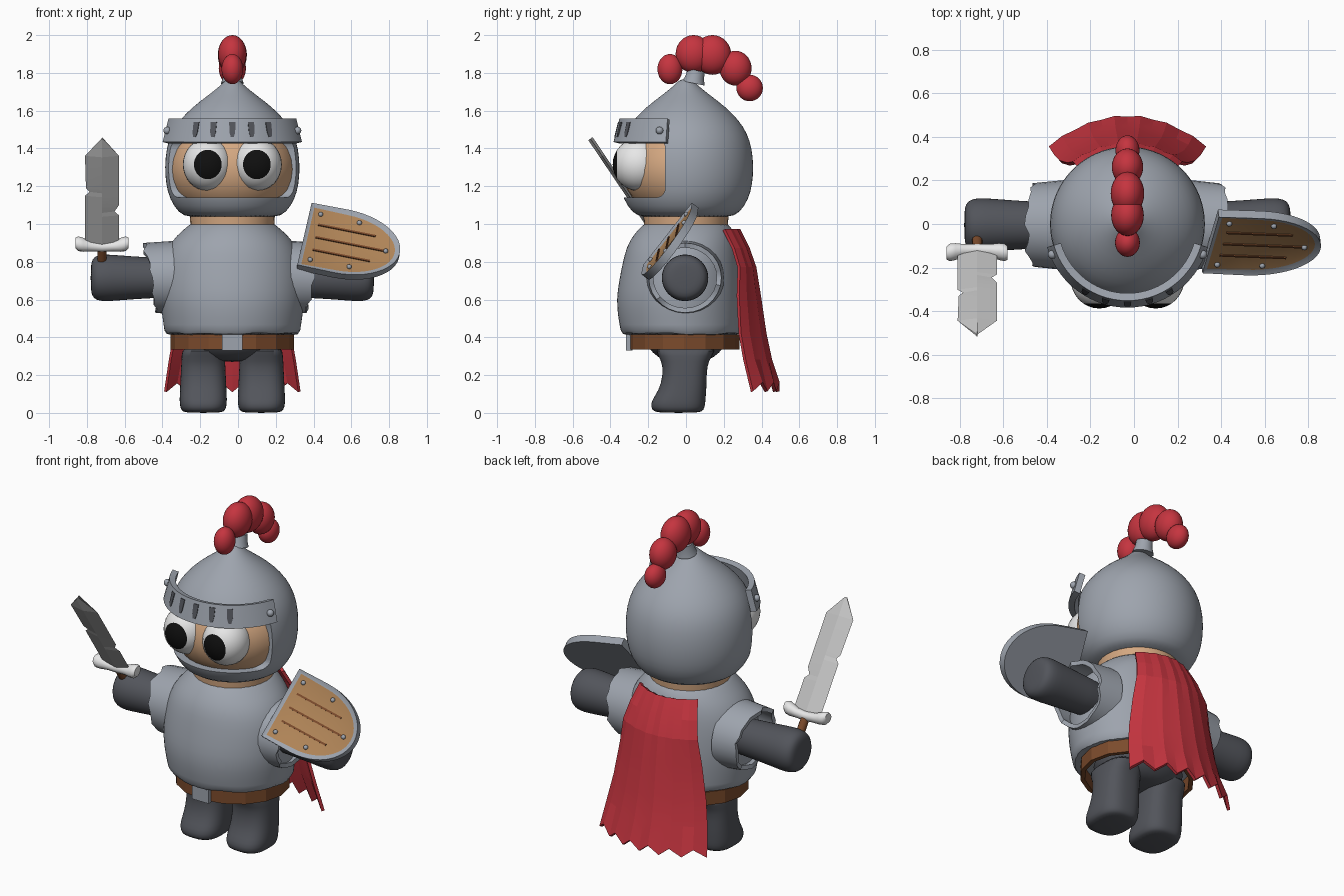
import bpy, bmesh, random
from math import sin, cos, pi, radians, copysign
from mathutils import Matrix, Vector

random.seed(4)
if "Cube" in bpy.data.objects:
    bpy.data.objects.remove(bpy.data.objects["Cube"])
CX = -0.03  # body centre line


def colour(name, *rgb):
    m = bpy.data.materials.new(name)
    m.use_nodes = True
    m.diffuse_color = (*rgb, 1)
    m.node_tree.nodes["Principled BSDF"].inputs["Base Color"].default_value = (*rgb, 1)
    return m


ARMOUR = colour("armour grey", .34, .37, .42)
DARK = colour("dark cloth", .085, .09, .105)
RED = colour("red cloth", .56, .035, .05)
SKIN = colour("skin", .66, .39, .22)
WOOD = colour("shield wood", .43, .23, .095)
LEATHER = colour("brown leather", .2, .07, .025)
WHITE = colour("white", .8, .8, .8)
BLACK = colour("black", .005, .005, .005)
STEEL = colour("blade steel", .55, .55, .55)


def finish(ob, angle=35):
    """Bake modifiers and set smooth shading with sharp creases."""
    bpy.context.view_layer.update()
    ev = ob.evaluated_get(bpy.context.evaluated_depsgraph_get())
    ob.data = bpy.data.meshes.new_from_object(ev)
    ob.modifiers.clear()
    ob.data.shade_smooth()
    ob.data.set_sharp_from_angle(angle=radians(angle))
    return ob


def make(name, bm, *mats, matrix=Matrix(), subdiv=0, thick=0, angle=35, cutter=None):
    bm.transform(matrix)
    bmesh.ops.recalc_face_normals(bm, faces=bm.faces)
    me = bpy.data.meshes.new(name)
    bm.to_mesh(me)
    bm.free()
    for m in mats:
        me.materials.append(m)
    ob = bpy.data.objects.new(name, me)
    bpy.context.collection.objects.link(ob)
    if thick:
        s = ob.modifiers.new("thickness", 'SOLIDIFY')
        s.thickness, s.offset = thick, 0
    if subdiv:
        ob.modifiers.new("smooth", 'SUBSURF').levels = subdiv
    if cutter:
        b = ob.modifiers.new("cut", 'BOOLEAN')
        b.operation, b.object, b.solver = 'DIFFERENCE', cutter, 'EXACT'
    return finish(ob, angle)


def strip(rows, closed=False, caps=False):
    """Join rows of points with quads."""
    bm = bmesh.new()
    rings = [[bm.verts.new(p) for p in r] for r in rows]
    n = len(rings[0])
    for a, b in zip(rings, rings[1:]):
        for i in range(n if closed else n - 1):
            j = (i + 1) % n
            bm.faces.new((a[i], a[j], b[j], b[i]))
    if caps:
        bm.faces.new(rings[0])
        bm.faces.new(rings[-1])
    return bm


def oval(z, rx, ry, cy=0, n=32, power=1):
    f = lambda t: copysign(abs(t) ** power, t)
    return [(rx * f(cos(2 * pi * i / n)), cy + ry * f(sin(2 * pi * i / n)), z) for i in range(n)]


def loft(rows, n=32, power=1):
    return strip([oval(*r, n=n, power=power) for r in rows], True, True)


def at(x, y, z):
    return Matrix.Translation((x, y, z))


def ball(name, mat, loc, size, matrix=Matrix()):
    bm = bmesh.new()
    bmesh.ops.create_uvsphere(bm, u_segments=32, v_segments=16, radius=1)
    return make(name, bm, mat, matrix=matrix @ at(*loc) @ Matrix.Diagonal((*size, 1)), angle=80)


def box(name, mat, loc, size, matrix=Matrix(), bevel=0):
    bm = bmesh.new()
    bmesh.ops.create_cube(bm, size=1)
    bm.transform(Matrix.Diagonal((*size, 1)))
    if bevel:
        bmesh.ops.bevel(bm, geom=bm.edges[:], offset=bevel, segments=5, affect='EDGES', profile=.5)
    return make(name, bm, mat, matrix=matrix @ at(*loc))


# Helmet with a face opening
cutter = box("opening_cutter", ARMOUR, (CX, -.41, 1.295), (1.2, .6, .31), bevel=.05)
cutter.hide_render = True
helmet = [(1.03, .235), (1.06, .285), (1.13, .332), (1.21, .352), (1.3, .359), (1.4, .35), (1.48, .325),
          (1.55, .28), (1.62, .21), (1.68, .13), (1.73, .065), (1.77, .03)]
make("helmet", loft([(z, r, r) for z, r in helmet], 48), ARMOUR, matrix=at(CX, 0, 0), subdiv=1, cutter=cutter)
bpy.data.objects.remove(cutter)
ball("face", SKIN, (CX, 0, 1.29), (.338, .338, .28))
make("neck", loft([(.97, .22, .22), (1.04, .225, .225)]), SKIN, matrix=at(CX, 0, 0))

# Eyes with pupils as the polar caps facing forward
for side, name in ((1, "left_eye"), (-1, "right_eye")):
    bm = bmesh.new()
    bmesh.ops.create_uvsphere(bm, u_segments=32, v_segments=16, radius=1)
    for f in bm.faces:
        f.material_index = int(f.calc_center_median().z > .83)
    m = at(CX + side * .13, -.25, 1.315) @ Matrix.Diagonal((.132, .138, .14, 1)) @ Matrix.Rotation(pi / 2, 4, 'X')
    make(name, bm, WHITE, BLACK, matrix=m, angle=80)

# Visor band, its slots and rivets
arc = [radians(-74 + 148 * i / 28) for i in range(29)]
make("visor", strip([[(CX + r * sin(a), -r * cos(a), z) for a in arc] for z, r in ((1.43, .367), (1.555, .335))]),
     ARMOUR, thick=.035)
for i in range(-2, 3):
    a = radians(16 * i)
    turn = at(CX, 0, 0) @ Matrix.Rotation(a, 4, 'Z')
    rows = [[(-w, y, z), (w, y, z), (w, y + .03, z), (-w, y + .03, z)]
            for z, w, y in ((1.46, .008, -.38), (1.485, .015, -.374), (1.54, .017, -.36))]
    make("visor_slot", strip(rows, True, True), DARK, matrix=turn)
for s in (-1, 1):
    ball("visor_rivet", ARMOUR, (CX + s * .345, -.14, 1.495), (.02, .02, .02))

# Plume and its holder
make("plume_holder", loft([(0, .06, .06), (.03, .05, .05), (.07, .045, .045)]), ARMOUR,
     matrix=at(CX, .04, 1.745) @ Matrix.Rotation(radians(-12), 4, 'X'))
for y, z, rx, r, rz in ((-.085, 1.82, .057, .066, .08), (.04, 1.9, .075, .095, .1), (.14, 1.895, .077, .1, .105),
                        (.262, 1.825, .072, .085, .092), (.337, 1.72, .055, .07, .07)):
    ball("plume_puff", RED, (CX, y, z), (rx, r, rz))

# Torso with an uneven hem
torso = [(.405, .355, .315, -.025), (.43, .36, .32, -.025), (.5, .37, .33, -.03), (.6, .385, .335, -.035),
         (.7, .382, .325, -.03), (.8, .37, .31, -.025), (.88, .34, .295, -.02), (.94, .295, .27, -.01),
         (.985, .24, .24, 0), (1.03, .19, .19, 0)]
bm = loft(torso, 40)
for v in bm.verts:
    if v.co.z < .41:
        v.co.z += random.uniform(-.012, .014)
make("torso", bm, ARMOUR, matrix=at(CX, 0, 0), subdiv=1)

# Belt and buckle
make("belt", strip([oval(z, .315, .28, -.01, 16) for z in (.335, .415)], True), LEATHER,
     matrix=at(CX, 0, 0), thick=.025, angle=15)
box("buckle", ARMOUR, (CX, -.3, .375), (.11, .035, .09))

# Hips and legs
make("hips", loft([(.27, .12, .1), (.295, .2, .15), (.34, .26, .2), (.42, .29, .25)]), DARK,
     matrix=at(CX, 0, 0), subdiv=1)
leg = [(0, .095, .11, -.04), (.012, .118, .138, -.043), (.05, .126, .146, -.043), (.09, .125, .135, -.03),
       (.15, .122, .12, -.01), (.25, .117, .115, -.005), (.3, .115, .14, -.005), (.36, .11, .18, 0)]
for s, name in ((1, "left"), (-1, "right")):
    make(name + "_leg", loft(leg, 32, .75), DARK, matrix=at(CX + s * .154, 0, 0), subdiv=1, angle=60)
    # Arm and flared ragged sleeve
    side = at(CX, -.005, .715) @ Matrix.Rotation(s * pi / 2, 4, 'Y')
    arm = [(.2, .1), (.45, .108), (.6, .12), (.68, .126), (.72, .118), (.742, .1), (.75, .06)]
    make(name + "_arm", loft([(t, r, r) for t, r in arm]), DARK, matrix=side, subdiv=1, angle=60)
    rim = []
    for x, y, z in oval(0, .172, .18, 0, 28):
        up = -s * x / .172
        rim.append((x, y, .43 + .035 * up + random.uniform(-.014, .014)))
    make(name + "_sleeve", strip([oval(.28, .185, .195, 0, 28), rim], True), ARMOUR, matrix=side, thick=.025)

# Cape: curved rows, zigzag hem
rows = []
for z, w, mid, edge in ((.97, .19, .275, .2), (.87, .22, .325, .25), (.77, .245, .36, .28), (.62, .27, .385, .275),
                        (.42, .305, .415, .285), (.28, .33, .445, .31), (.14, .355, .485, .35)):
    row = []
    for i in range(13):
        t = i / 6 - 1
        zig = (.02 if i % 2 else -.028) if z < .2 else 0
        row.append((CX + w * t, mid + (edge - mid) * t * t + (.006 if i % 2 else 0), z + zig))
    rows.append(row)
make("cape", strip(rows), RED, thick=.018, angle=8)

# Shield: rounded slab with an inset wooden front
u = Vector((.5, -.02, -.1)).normalized()
n = u.cross(Vector((.09, .26, .33))).normalized()
v = n.cross(u)
shield = at(.35, -.08, .935) @ Matrix((u, v, n)).transposed().to_4x4()
edge = [(0, -.212)] + [(.2 + .315 * cos(a), .215 * sin(a)) for a in
                       (radians(-90 + 180 * i / 24) for i in range(25))] + [(0, .212)]
bm = strip([[(x, y, z) for x, y in edge] for z in (-.022, .022)], True, True)
bmesh.ops.recalc_face_normals(bm, faces=bm.faces)
front = max(bm.faces, key=lambda f: f.calc_center_median().z)
bmesh.ops.inset_individual(bm, faces=[front], thickness=.027, depth=-.012)
front.material_index = 1
make("shield", bm, ARMOUR, WOOD, matrix=shield)
for y, length in ((.085, .31), (0, .37), (-.085, .31)):
    box("shield_groove", LEATHER, (.06 + length / 2, y, .012), (length, .011, .008), shield)
for x, y in ((.06, .155), (.27, .15), (.44, 0), (.27, -.15), (.06, -.155)):
    ball("shield_rivet", ARMOUR, (x, y, .014), (.013, .013, .012), shield)

# Sword: grip, bowed guard and notched blade
sword = at(-.72, -.12, .88) @ Matrix.Rotation(radians(34), 4, 'X')
make("sword_grip", loft([(-.17, .024, .024), (0, .024, .024)], 12), LEATHER, matrix=sword)
guard = [(-.14, .028), (-.125, .038), (-.1, .036), (-.06, .028), (0, .027), (.06, .028), (.1, .036), (.125, .038),
         (.14, .028)]
bow = lambda x: 1.2 * x * x
rings = [[(x, r * 1.1 * cos(2 * pi * i / 12), bow(x) + r * sin(2 * pi * i / 12)) for i in range(12)]
         for x, r in guard]
make("sword_guard", strip(rings, True, True), WHITE, matrix=sword, angle=50)
blade = [(0, .09, .09), (.2, .09, .09), (.225, .09, .066), (.265, .09, .09), (.325, .09, .09), (.35, .066, .09),
         (.375, .085, .09), (.58, .09, .09), (.69, .003, .003)]
make("sword_blade", strip([[(-l, 0, z), (0, -.014, z), (r, 0, z), (0, .014, z)] for z, l, r in blade], True, True),
     STEEL, matrix=sword, angle=5)
